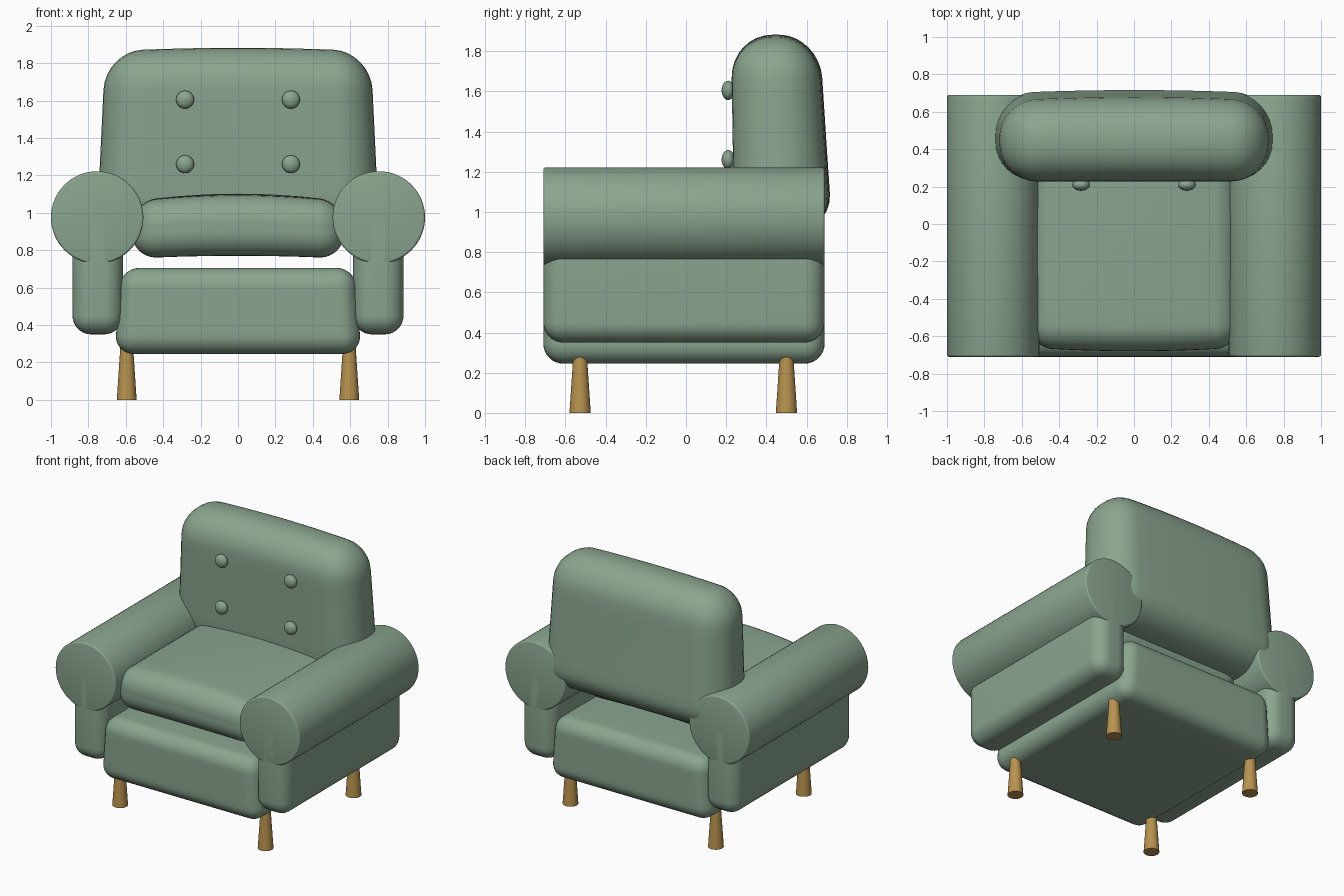
import bpy, bmesh, math
from mathutils import Matrix, Vector

if "Cube" in bpy.data.objects:
    bpy.data.objects.remove(bpy.data.objects["Cube"])


def material(name, rgb):
    m = bpy.data.materials.new(name)
    m.diffuse_color = (*rgb, 1)
    m.use_nodes = True
    m.node_tree.nodes["Principled BSDF"].inputs["Base Color"].default_value = m.diffuse_color
    return m


GREEN = material("sage green fabric", (0.254, 0.376, 0.275))
WOOD = material("golden oak", (0.48, 0.29, 0.075))


def finish(bm, name, mat, angle=35):
    bmesh.ops.recalc_face_normals(bm, faces=bm.faces)
    me = bpy.data.meshes.new(name)
    bm.to_mesh(me)
    bm.free()
    me.materials.append(mat)
    ob = bpy.data.objects.new(name, me)
    bpy.context.collection.objects.link(ob)
    bpy.ops.object.select_all(action='DESELECT')
    ob.select_set(True)
    bpy.context.view_layer.objects.active = ob
    bpy.ops.object.shade_smooth_by_angle(angle=math.radians(angle))
    return ob


def soft_box(name, lo, hi, r, shape=None, cuts=8):
    """Rounded box between two corners; shape(u, v, w, co) bends it (u,v,w in -1..1)."""
    lo, hi = Vector(lo), Vector(hi)
    mid, half = (lo + hi) / 2, (hi - lo) / 2
    bm = bmesh.new()
    bmesh.ops.create_cube(bm, size=2)
    for v in bm.verts:
        v.co = Vector([mid[i] + v.co[i] * half[i] for i in range(3)])
    bmesh.ops.bevel(bm, geom=bm.edges[:], offset=r, segments=8, profile=0.5,
                    affect='EDGES')
    if shape:
        for axis in range(3):
            n = Vector([float(i == axis) for i in range(3)])
            span = half[axis] - r
            for k in range(1, cuts):
                p = mid + n * span * (2 * k / cuts - 1)
                bmesh.ops.bisect_plane(bm, geom=bm.verts[:] + bm.edges[:] + bm.faces[:],
                                       plane_co=p, plane_no=n)
        for v in bm.verts:
            u, w, t = [(v.co[i] - mid[i]) / half[i] for i in range(3)]
            v.co = shape(u, w, t, v.co.copy())
    return finish(bm, name, GREEN)


# Base: slightly wider at the bottom
def base_shape(u, v, w, co):
    co.x *= 1 - 0.025 * w
    return co


soft_box("seat_base", (-0.643, -0.71, 0.245), (0.643, 0.69, 0.705), 0.1, base_shape)


# Seat cushion: arched across its width
def cushion_shape(u, v, w, co):
    dome = (1 - u * u) * (1 - 0.3 * v * v)
    co.z += dome * (0.03 + 0.012 * w)
    co.y -= 0.02 * (1 - u * u) * max(0, -v)
    return co


soft_box("seat_cushion", (-0.565, -0.66, 0.755), (0.565, 0.45, 1.06), 0.13, cushion_shape)


# Backrest: narrows toward the top, crowned top and bowed rear
def back_shape(u, v, w, co):
    co.x *= 1 - 0.032 * w
    if v > 0:
        co.y += v * (0.02 * (1 - u * u) - 0.025 * w)
    co.y -= 0.008 * w
    if w > 0:
        co.z += 0.02 * w * (1 - u * u)
    return co


soft_box("backrest", (-0.733, 0.232, 0.885), (0.733, 0.677, 1.862), 0.205, back_shape)

for s, side in ((-1, "left"), (1, "right")):
    # Arm panel and rolled armrest
    xs = sorted((s * 0.615, s * 0.885))
    soft_box(side + "_arm_panel", (xs[0], -0.71, 0.35), (xs[1], 0.69, 1.05), 0.1)
    bm = bmesh.new()
    bmesh.ops.create_cone(bm, cap_ends=True, segments=64, radius1=0.247, radius2=0.247,
                          depth=1.4, matrix=Matrix.Translation((s * 0.753, -0.01, 0.975))
                          @ Matrix.Rotation(math.pi / 2, 4, 'X'))
    rims = [e for e in bm.edges if any(len(f.verts) > 4 for f in e.link_faces)]
    bmesh.ops.bevel(bm, geom=rims, offset=0.012, segments=3, profile=0.5, affect='EDGES')
    finish(bm, side + "_arm_roll", GREEN)

    # Tapered legs
    for y, end in ((-0.527, "front"), (0.5, "back")):
        bm = bmesh.new()
        bmesh.ops.create_cone(bm, cap_ends=True, segments=32, radius1=0.053, radius2=0.034,
                              depth=0.285, matrix=Matrix.Translation((s * 0.595, y, 0.1425)))
        finish(bm, side + "_" + end + "_leg", WOOD)

    # Tufting buttons
    for z, row in ((1.605, "upper"), (1.26, "lower")):
        bm = bmesh.new()
        bmesh.ops.create_uvsphere(bm, u_segments=24, v_segments=16, radius=0.048,
                                  matrix=Matrix.Translation((s * 0.283, 0.21, z))
                                  @ Matrix.Diagonal((1, 0.68, 1, 1)))
        finish(bm, side + "_" + row + "_button", GREEN)
